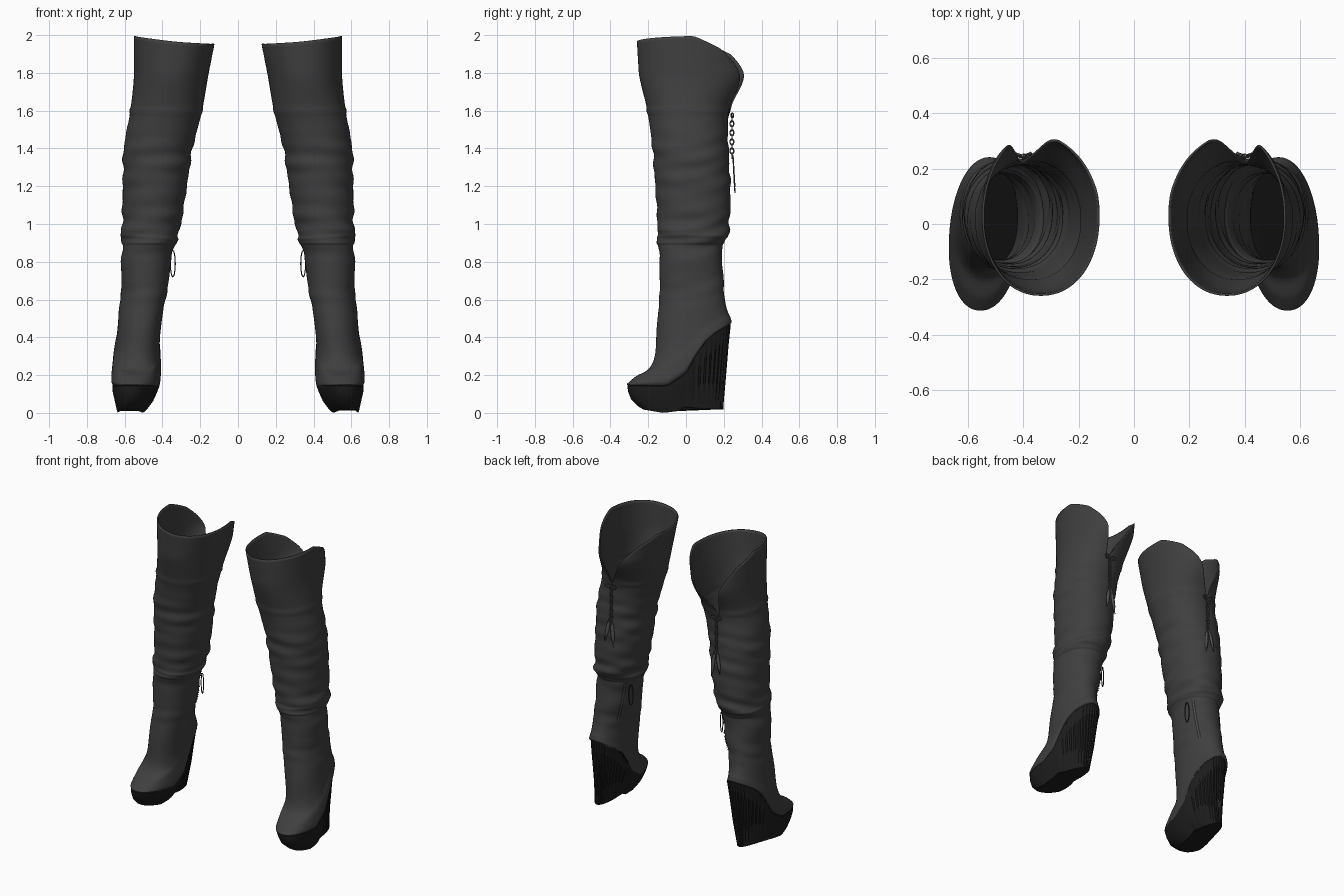
import bpy, bmesh
from math import sin, cos, pi, exp, radians
from mathutils import Vector, Matrix

cube = bpy.data.objects.get("Cube")
if cube:
    bpy.data.objects.remove(cube)


def material(name, value):
    mat = bpy.data.materials.new(name)
    mat.use_nodes = True
    colour = (value, value, value, 1)
    mat.diffuse_color = colour
    mat.node_tree.nodes["Principled BSDF"].inputs["Base Color"].default_value = colour
    return mat


LEATHER = material("charcoal leather", .05)
SOLE = material("black sole", .012)
METAL = material("grey metal", .09)
ZIP = material("dark zip tape", .02)

SEGMENTS = 96
ANGLES = [2 * pi * j / SEGMENTS for j in range(SEGMENTS)]
NOTCH = 1.45


def finish(name, bm, mat, thick=0, angle=40):
    """Turn a bmesh into a smooth object mirrored to the other boot."""
    mesh = bpy.data.meshes.new(name)
    bm.to_mesh(mesh)
    bm.free()
    mesh.materials.append(mat)
    obj = bpy.data.objects.new(name, mesh)
    bpy.context.collection.objects.link(obj)
    bpy.ops.object.select_all(action='DESELECT')
    obj.select_set(True)
    bpy.context.view_layer.objects.active = obj
    bpy.ops.object.shade_smooth_by_angle(angle=radians(angle))
    if thick:
        shell = obj.modifiers.new("thickness", 'SOLIDIFY')
        shell.thickness, shell.offset = thick, -1
    mirror = obj.modifiers.new("other_boot", 'MIRROR')
    mirror.use_mirror_merge = False


def skin(bm, rows, closed=True):
    """Join rows of points with quads."""
    rings = [[bm.verts.new(p) for p in row] for row in rows]
    count = len(rings[0])
    for low, high in zip(rings, rings[1:]):
        for j in range(count if closed else count - 1):
            k = (j + 1) % count
            bm.faces.new((low[j], low[k], high[k], high[j]))
    return rings


def lookup(points, x):
    """Piecewise linear curve through a few points."""
    for (xa, ya), (xb, yb) in zip(points, points[1:]):
        if x <= xb:
            return ya + (yb - ya) * max(0, x - xa) / (xb - xa)
    return points[-1][1]


def arch(y):
    """Height of the seam between upper and sole."""
    return lookup([(-.1, .145), (0, .21), (.05, .3), (.1, .375), (.15, .42), (.24, .475)], y)


def rim(a):
    """Height of the top edge, dipping to a notch at the back."""
    d = abs((a - NOTCH + pi) % (2 * pi) - pi)
    return .02 * cos(a) + lookup([(0, 1.57), (.12, 1.65), (.35, 1.76), (.6, 1.84),
                                  (.9, 1.91), (1.4, 1.975), (pi, 1.965)], d)


# Foot sections: front z, back z, arch weight, inner x, outer x, front y, back y
FOOT = [
    (.145, .47, 1, .41, .665, -.305, .235),
    (.2, .505, .85, .41, .675, -.312, .242),
    (.245, .54, .55, .415, .665, -.27, .236),
    (.268, .57, .3, .415, .65, -.2, .22),
    (.32, .61, .1, .41, .64, -.165, .207),
    (.45, .66, 0, .395, .63, -.155, .2),
    (.62, .73, 0, .37, .616, -.14, .198),
]
# Leg sections: z, inner x, outer x, front y, back y
LEG = [
    (.8, .355, .62, -.14, .19),
    (.88, .34, .61, -.143, .193),
    (.91, .325, .617, -.155, .21),
    (1, .302, .614, -.15, .23),
    (1.2, .27, .61, -.163, .235),
    (1.4, .24, .605, -.178, .225),
    (1.6, .19, .57, -.205, .23),
    (1.8, .155, .55, -.25, .325),
    (2, .115, .55, -.262, .31),
]
KEYS = FOOT + [(z, z, 0, *sides) for z, *sides in LEG]
CUFF = len(KEYS) - 4


def section(u):
    """Smoothly blended section at parameter u."""
    last = len(KEYS) - 1
    i = min(int(u), last - 1)
    t = u - i
    before, start, end, after = (KEYS[min(max(i + k, 0), last)] for k in (-1, 0, 1, 2))
    if i == last - 1:
        return [b + (c - b) * t for b, c in zip(start, end)]
    return [b + t / 2 * (c - a + t * (2*a - 5*b + 4*c - d + t * (3*(b - c) + d - a)))
            for a, b, c, d in zip(before, start, end, after)]


def rounded(v):
    return (1 if v > 0 else -1) * abs(v) ** .94


def bump(z, centre, width):
    return exp(-((z - centre) / width) ** 2)


def folds(z, a):
    """Slouch folds with a ridge at the knee seam and below the knee."""
    weight = bump(z, 1.32, .16) * .7 + bump(z, .97, .11) + bump(z, .63, .08) * .3
    wave = .005 * sin(46 * z + 2.5 * cos(a - .6))
    wave += .004 * sin(71 * z - 3 * sin(a) + cos(2 * a))
    return weight * wave + .006 * bump(z, 1.6, .01) + .005 * bump(z, .93 + .01 * cos(a), .01)


def surface(u, a, lift=0):
    """Point on the leather at section u and angle a."""
    front_z, back_z, weight, inner, outer, front, back = section(u)
    c, s = rounded(cos(a)), rounded(sin(a))
    slant = max(0, .04 - .007 * u)
    y = (front + back) / 2 + (back - front) / 2 * s
    z = front_z + (back_z - front_z) * (s + 1) / 2
    z += (arch(y) - z) * weight
    half = (outer - inner) / 2 * (1 - .7 * slant * (s + 1))
    x = (inner + outer) / 2 + half * c - slant / 2 * (s + .2)
    r = folds(z, a) + lift
    return Vector((x + r * cos(a), y + r * sin(a), z))


# Leather upper: foot, slouchy leg and the notched cuff
LEG_RINGS, CUFF_RINGS = 150, 32
rows = [[surface(CUFF * i / LEG_RINGS, a) for a in ANGLES] for i in range(LEG_RINGS)]
rows += [[surface(CUFF + (rim(a) - 1.4) * 5 * i / CUFF_RINGS, a) for a in ANGLES]
         for i in range(CUFF_RINGS + 1)]
bm = bmesh.new()
skin(bm, rows)
finish("boot_upper", bm, LEATHER, thick=.008, angle=60)


# Platform and wedge heel in one piece, ribbed round the heel
def sole_ring(t, front, back, inner, outer):
    ring = []
    for j, a in enumerate(ANGLES):
        c, s = rounded(cos(a)), rounded(sin(a))
        y = (front + back) / 2 + (back - front) / 2 * s
        low = lookup([(-.24, .02), (-.12, 0), (-.04, .01), (0, .035), (.06, .025), (.2, .018)], y)
        half = (outer - inner) / 2 * (1 - (.028 + .1 * t) * (s + 1))
        x = (inner + outer) / 2 + half * c - .02 * (s + .2)
        rib = .005 if y > .03 and j % 2 and 0 < t < 1 else 0
        ring.append((x - rib * cos(a), y - rib * sin(a), arch(y) + (low - arch(y)) * t))
    return ring


bm = bmesh.new()
rings = skin(bm, [sole_ring(*level) for level in (
    (1, -.225, .198, .485, .645), (.9, -.25, .2, .47, .65), (.6, -.29, .212, .44, .66),
    (.25, -.307, .225, .42, .67), (.03, -.31, .236, .41, .67), (0, -.306, .236, .41, .666))])
bm.faces.new(rings[0][::-1])
bm.faces.new(rings[-1])
finish("platform_wedge_sole", bm, SOLE, angle=30)

# Zip on the inner calf: tape and raised teeth
for name, half, lift, mat in (("zip_tape", .07, .003, ZIP), ("zip_teeth", .018, .006, METAL)):
    bm = bmesh.new()
    skin(bm, [[surface(4.9 + i / 10, 2.45 + half * k, lift) for k in (-1, 0, 1)]
              for i in range(32)], closed=False)
    finish(name, bm, mat)


def link(bm, centre, width, height, turn, radius, count=16, sides=6):
    """Closed oval cord standing upright, turned about z."""
    spin = Matrix.Rotation(turn, 3, 'Z')
    rows = []
    for i in range(count + 1):
        a = 2 * pi * i / count
        out = Vector((cos(a) * height, 0, sin(a) * width)).normalized()
        row = []
        for k in range(sides):
            b = 2 * pi * k / sides
            local = Vector((width * cos(a), 0, height * sin(a))) + radius * cos(b) * out
            local.y += radius * sin(b)
            row.append(Vector(centre) + spin @ local)
        rows.append(row)
    skin(bm, rows)
    bmesh.ops.remove_doubles(bm, verts=bm.verts, dist=1e-6)
    bmesh.ops.recalc_face_normals(bm, faces=bm.faces)


# Cord loop hanging from the zip
bm = bmesh.new()
link(bm, (.345, .105, .79), .014, .07, .4, .003)
finish("zip_pull", bm, ZIP)

# Chain at the back notch, with a small bow of rings on top
bm = bmesh.new()
for i in range(9):
    link(bm, (.4, .243, 1.555 - i * .024), .01, .016, (i % 2) * pi / 2, .0035)
for side in (-1, 1):
    link(bm, (.4 + side * .022, .245, 1.575), .02, .012, side * .3, .004)
finish("back_chain", bm, METAL)

# Two slim feather charms
bm = bmesh.new()
for x, length, tilt in ((.393, .2, -.02), (.407, .17, .03)):
    skin(bm, [[(x + tilt * t + k * (.001 + .013 * sin(pi * t)),
                .252 + .01 * t - .004 * abs(k), 1.365 - length * t)
               for k in (-1, 0, 1)] for t in (i / 8 for i in range(9))], closed=False)
finish("feather_charms", bm, METAL, thick=.003)
